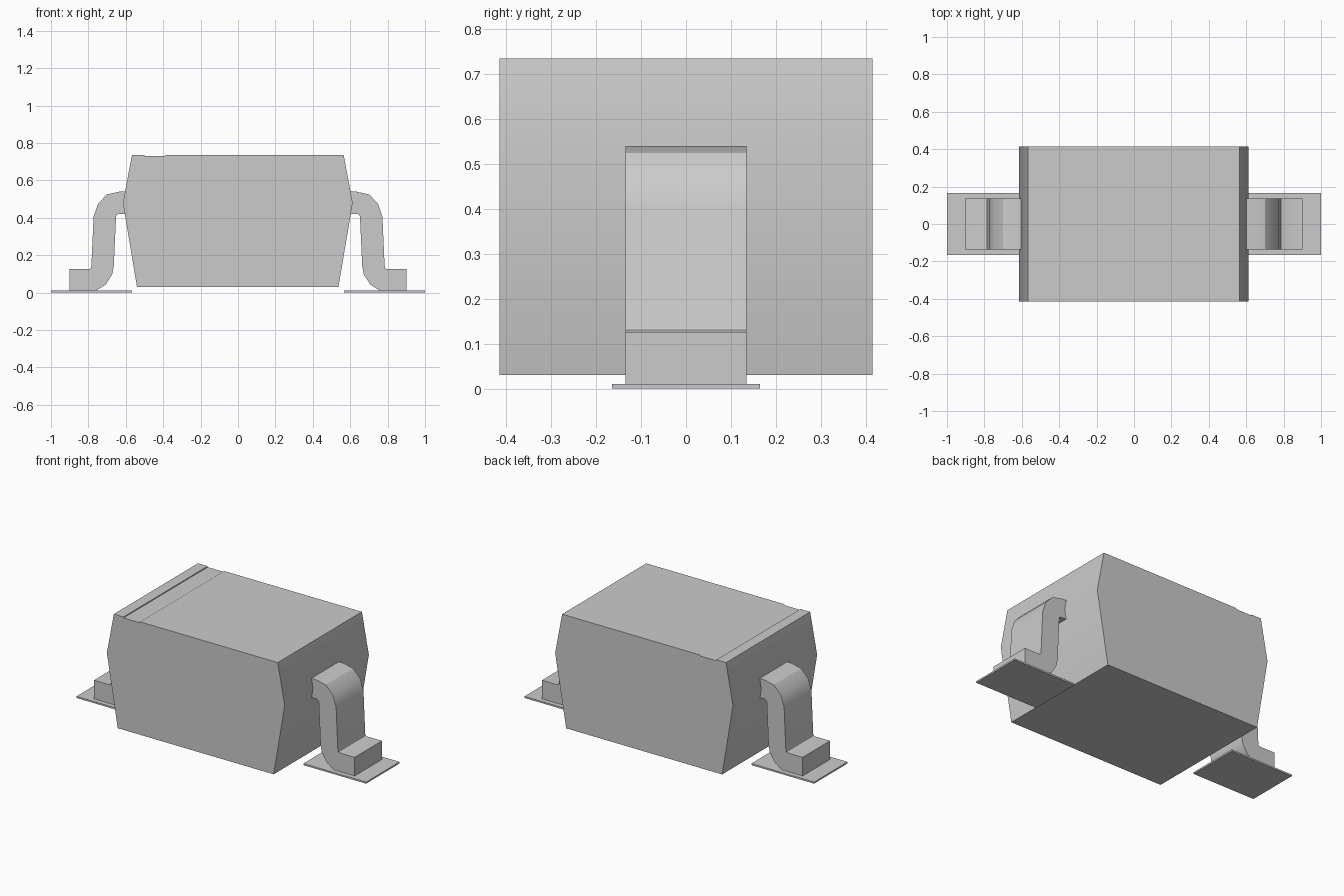
import bpy
import bmesh
import math

if "Cube" in bpy.data.objects:
    bpy.data.objects.remove(bpy.data.objects["Cube"])

GREY = (0.6, 0.6, 0.6, 1.0)
grey = bpy.data.materials.new("plain grey")
grey.use_nodes = True
grey.diffuse_color = GREY
grey.node_tree.nodes["Principled BSDF"].inputs["Base Color"].default_value = GREY


def extrude_profile(name, profile, half_depth, side=1):
    """Extrude an x-z outline along y, mirrored in x when side is -1."""
    bm = bmesh.new()
    face = bm.faces.new([bm.verts.new((side * x, -half_depth, z)) for x, z in profile])
    result = bmesh.ops.extrude_face_region(bm, geom=[face])
    moved = [v for v in result["geom"] if isinstance(v, bmesh.types.BMVert)]
    bmesh.ops.translate(bm, verts=moved, vec=(0, 2 * half_depth, 0))
    bmesh.ops.recalc_face_normals(bm, faces=bm.faces)
    mesh = bpy.data.meshes.new(name)
    bm.to_mesh(mesh)
    bm.free()
    mesh.materials.append(grey)
    obj = bpy.data.objects.new(name, mesh)
    bpy.context.collection.objects.link(obj)
    bpy.ops.object.select_all(action="DESELECT")
    obj.select_set(True)
    bpy.context.view_layer.objects.active = obj
    bpy.ops.object.shade_smooth_by_angle(angle=math.radians(30))
    return obj


# Moulded body with bulging ends and a shallow marker groove in the top
body = [(-0.54, 0.03), (0.537, 0.03), (0.613, 0.48), (0.565, 0.735),
        (-0.385, 0.735), (-0.395, 0.729), (-0.5, 0.729), (-0.5, 0.735),
        (-0.567, 0.735), (-0.615, 0.48)]
extrude_profile("body", body, 0.415)

# Bent lead outline, from the body out and down to the foot and back
lead = [(0.57, 0.54), (0.63, 0.54), (0.7, 0.525), (0.748, 0.476), (0.772, 0.406),
        (0.784, 0.14), (0.787, 0.13), (0.795, 0.126), (0.9, 0.126), (0.9, 0.01),
        (0.76, 0.01), (0.707, 0.043), (0.673, 0.096), (0.664, 0.144),
        (0.652, 0.406), (0.649, 0.415), (0.64, 0.42), (0.57, 0.42)]
# Thin solder pad under each foot
pad = [(0.567, 0), (1, 0), (1, 0.01), (0.567, 0.01)]

for label, side in (("left", 1), ("right", -1)):
    extrude_profile(label + "_lead", lead, 0.135, side)
    extrude_profile(label + "_pad", pad, 0.165, side)
